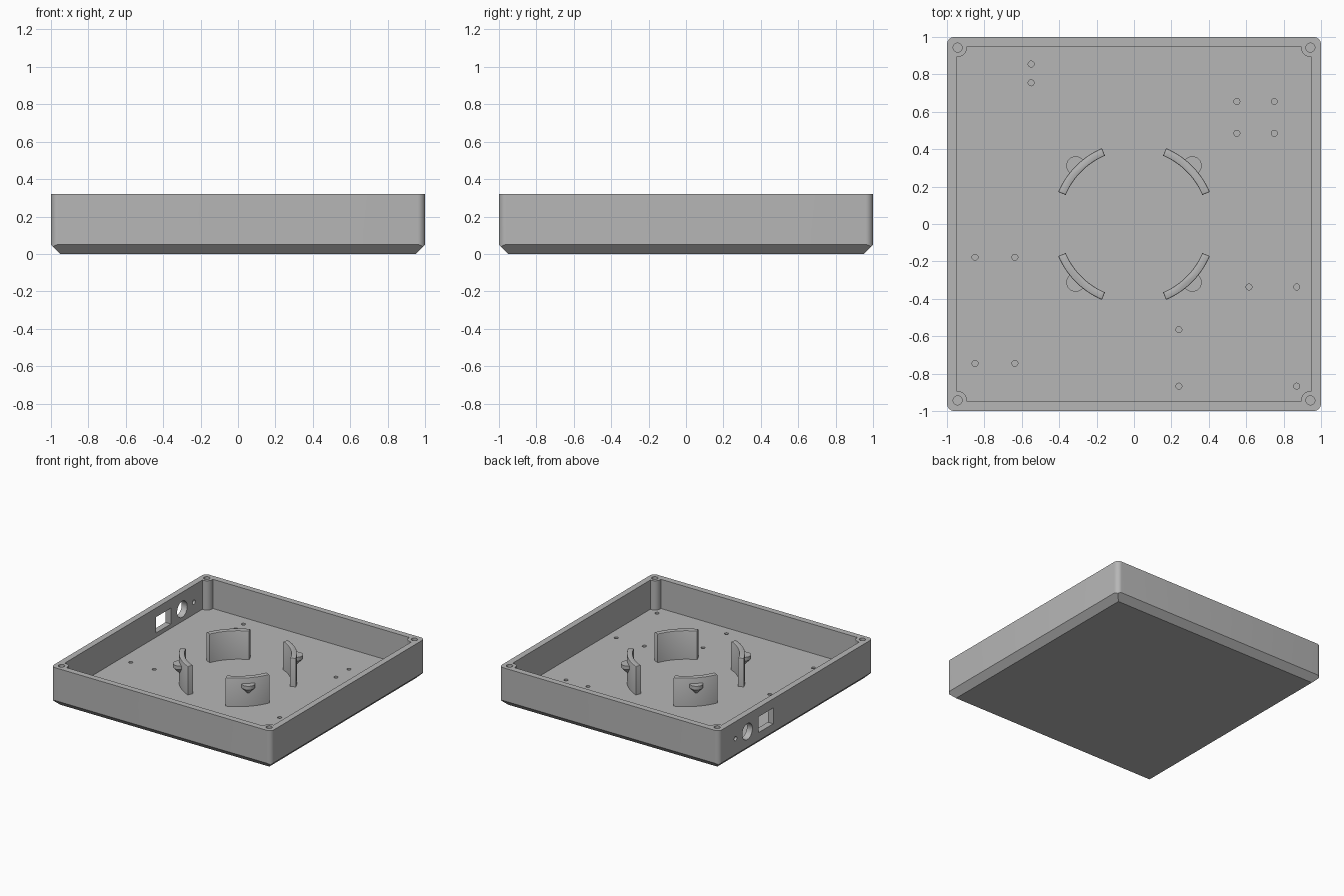
import bpy, bmesh, math
from mathutils import Matrix, Vector

if "Cube" in bpy.data.objects:
    bpy.data.objects.remove(bpy.data.objects["Cube"], do_unlink=True)

grey = bpy.data.materials.new("plain_grey")
grey.use_nodes = True
COLOUR = (0.47, 0.47, 0.47, 1)
grey.diffuse_color = COLOUR
grey.node_tree.nodes["Principled BSDF"].inputs["Base Color"].default_value = COLOUR

TOP, FLOOR, CHAMFER = 0.32, 0.08, 0.05
INNER, SCREW = 0.95, 0.943


def box(bm, lo, hi):
    lo, hi = Vector(lo), Vector(hi)
    m = Matrix.Translation((lo + hi) / 2) @ Matrix.Diagonal((*(hi - lo), 1))
    return bmesh.ops.create_cube(bm, size=1, matrix=m)["verts"]


def cyl(bm, centre, r1, depth, r2=None, rot=Matrix(), seg=32):
    bmesh.ops.create_cone(bm, cap_ends=True, segments=seg, radius1=r1,
                          radius2=r1 if r2 is None else r2, depth=depth,
                          matrix=Matrix.Translation(centre) @ rot)


def make(name, bm):
    bmesh.ops.recalc_face_normals(bm, faces=bm.faces)
    mesh = bpy.data.meshes.new(name)
    bm.to_mesh(mesh)
    bm.free()
    mesh.materials.append(grey)
    ob = bpy.data.objects.new(name, mesh)
    bpy.context.collection.objects.link(ob)
    return ob


def activate(ob):
    bpy.ops.object.select_all(action='DESELECT')
    ob.select_set(True)
    bpy.context.view_layer.objects.active = ob


def combine(target, cutter, operation):
    """Apply a boolean and discard the cutter."""
    cutter.hide_render = True
    mod = target.modifiers.new("cut", 'BOOLEAN')
    mod.operation, mod.object, mod.solver = operation, cutter, 'EXACT'
    activate(target)
    bpy.ops.object.modifier_apply(modifier=mod.name)
    bpy.data.objects.remove(cutter, do_unlink=True)


def smooth(ob):
    activate(ob)
    bpy.ops.object.shade_smooth_by_angle(angle=math.radians(30))


corners = [(sx, sy) for sx in (-1, 1) for sy in (-1, 1)]

# Tray body: box with rounded upright edges
bm = bmesh.new()
box(bm, (-1, -1, 0), (1, 1, TOP))
upright = [e for e in bm.edges if abs(e.verts[0].co.z - e.verts[1].co.z) > 0.1]
bmesh.ops.bevel(bm, geom=upright, offset=0.04, segments=8, profile=0.5, affect='EDGES')
tray = make("tray", bm)

# Sloped band around the underside
bm = bmesh.new()
rings = []
for half, z in ((INNER - 0.01, -0.01), (1.01, CHAMFER + 0.01), (1.01, TOP + 0.1)):
    rings.append([bm.verts.new((x * half, y * half, z))
                  for x, y in ((-1, -1), (1, -1), (1, 1), (-1, 1))])
for a, b in zip(rings, rings[1:]):
    for i in range(4):
        j = (i + 1) % 4
        bm.faces.new((a[i], a[j], b[j], b[i]))
bm.faces.new(rings[0])
bm.faces.new(rings[-1])
combine(tray, make("underside_cutter", bm), 'INTERSECT')

# Cavity that leaves a round screw post in each corner
bm = bmesh.new()
box(bm, (-INNER, -INNER, FLOOR), (INNER, INNER, TOP + 0.1))
cavity = make("cavity_cutter", bm)
bm = bmesh.new()
for sx, sy in corners:
    cyl(bm, (sx * SCREW, sy * SCREW, 0.25), 0.05, 0.6)
combine(cavity, make("post_cutter", bm), 'DIFFERENCE')
combine(tray, cavity, 'DIFFERENCE')

# Screw holes, floor pilot holes and wall openings
bm = bmesh.new()
for sx, sy in corners:
    cyl(bm, (sx * SCREW, sy * SCREW, TOP), 0.024, 0.4)
pilot_holes = [(-0.55, 0.855), (-0.55, 0.755),
               (0.55, 0.655), (0.75, 0.655), (0.55, 0.485), (0.75, 0.485),
               (-0.85, -0.178), (-0.637, -0.178), (-0.85, -0.745), (-0.637, -0.745),
               (0.615, -0.337), (0.87, -0.337), (0.24, -0.565),
               (0.24, -0.867), (0.87, -0.867)]
for x, y in pilot_holes:
    cyl(bm, (x, y, FLOOR), 0.016, 0.1, seg=20)
sideways = Matrix.Rotation(math.pi / 2, 4, 'Y')
box(bm, (-1.1, 0.295, 0.115), (-0.9, 0.485, 0.245))
cyl(bm, (-1.0, 0.632, 0.18), 0.066, 0.2, rot=sideways)
cyl(bm, (-1.0, 0.785, 0.18), 0.018, 0.2, rot=sideways, seg=20)
combine(tray, make("hole_cutter", bm), 'DIFFERENCE')
smooth(tray)

# Four curved holder walls, each with a small outward catch
R_IN, R_OUT, STEPS = 0.397, 0.44, 16
for k, name in enumerate(("back_left", "back_right", "front_right", "front_left")):
    bm = bmesh.new()
    turn = Matrix.Rotation(k * math.pi / 2, 4, 'Z')
    angles = [math.radians(23 + 44 * i / STEPS) for i in range(STEPS + 1)]
    outline = [(R_OUT, a) for a in angles] + [(R_IN, a) for a in reversed(angles)]
    face = bm.faces.new([bm.verts.new((r * math.cos(a), r * math.sin(a), FLOOR - 0.01))
                         for r, a in outline])
    up = bmesh.ops.extrude_face_region(bm, geom=[face])["geom"]
    bmesh.ops.translate(bm, vec=(0, 0, 0.315 - FLOOR + 0.01),
                        verts=[v for v in up if isinstance(v, bmesh.types.BMVert)])
    rim = [e for e in bm.edges if all(v.co.z > 0.3 for v in e.verts)]
    bmesh.ops.bevel(bm, geom=rim, offset=0.006, segments=2, profile=0.5, affect='EDGES')
    bmesh.ops.transform(bm, matrix=turn, verts=bm.verts)
    smooth(make("holder_wall_" + name, bm))

    bm = bmesh.new()
    cyl(bm, (0.312, 0.312, 0.253), 0.05, 0.03)
    cyl(bm, (0.312, 0.312, 0.2155), 0.008, 0.045, r2=0.05)
    inside = [v for v in bm.verts if v.co.xy.length < R_IN + 0.01]
    for v in inside:  # keep the catch from poking through the wall
        v.co.xy = v.co.xy.normalized() * (R_IN + 0.01)
    bmesh.ops.transform(bm, matrix=turn, verts=bm.verts)
    smooth(make("holder_catch_" + name, bm))
